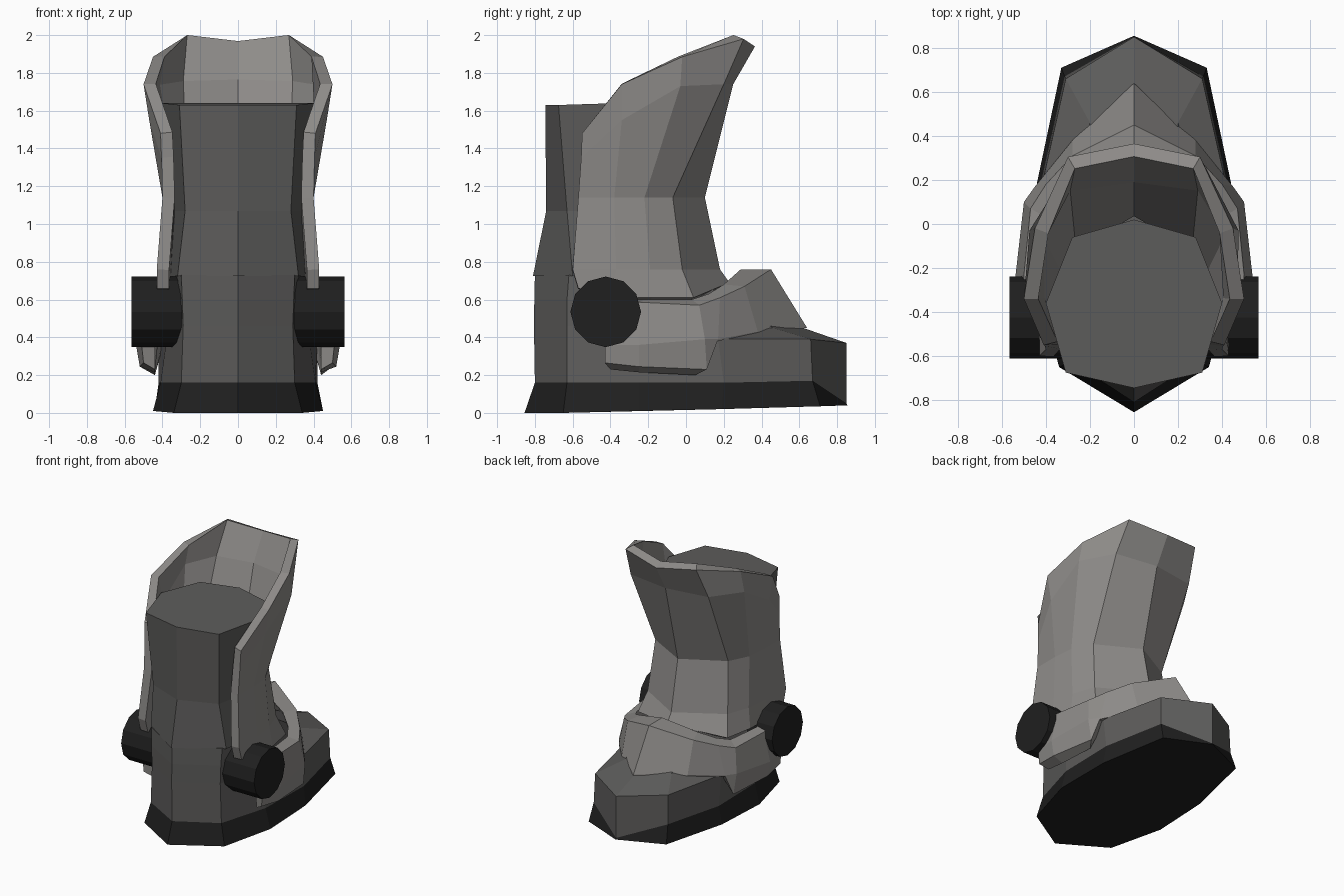
import bpy, bmesh, math
from mathutils import Vector


def material(name, r, g, b):
    m = bpy.data.materials.new(name)
    m.diffuse_color = (r, g, b, 1)
    return m


BLACK = material("black_rubber", 0.014, 0.014, 0.014)
DARK = material("dark_grey", 0.11, 0.108, 0.105)
LIGHT = material("light_grey", 0.27, 0.26, 0.25)


def finish(name, bm, mat):
    me = bpy.data.meshes.new(name)
    bm.to_mesh(me)
    bm.free()
    me.materials.append(mat)
    ob = bpy.data.objects.new(name, me)
    bpy.context.collection.objects.link(ob)
    return ob


def loft(name, rows, mat, wrap=True):
    """Skin half rows mirrored in x. wrap: closed rings with caps; otherwise strips open towards the front."""
    bm = bmesh.new()
    rings = []
    for row in rows:
        if wrap:
            pts = row + [(-x, y, z) for x, y, z in reversed(row[1:-1])]
        else:
            pts = [(-x, y, z) for x, y, z in reversed(row[1:])] + row
        rings.append([bm.verts.new(p) for p in pts])
    n = len(rings[0])
    for a, b in zip(rings, rings[1:]):
        for i in range(n if wrap else n - 1):
            j = (i + 1) % n
            bm.faces.new((a[i], a[j], b[j], b[i]))
    if wrap:
        bm.faces.new(rings[0])
        bm.faces.new(rings[-1])
    bmesh.ops.remove_doubles(bm, verts=bm.verts, dist=0.0005)
    bmesh.ops.recalc_face_normals(bm, faces=bm.faces)
    # An open sheet must face away from the leg's axis
    axis = Vector((0, -0.35, 0))
    if not wrap and sum(f.normal.xy.dot((f.calc_center_median() - axis).xy) * f.calc_area() for f in bm.faces) < 0:
        bmesh.ops.reverse_faces(bm, faces=bm.faces)
    return finish(name, bm, mat)


# Sole, thinning to nothing under the toe tip
sole_top = [(0, -0.80, 0.16), (0.30, -0.63, 0.16), (0.41, -0.25, 0.16),
            (0.42, 0.20, 0.16), (0.315, 0.67, 0.17), (0, 0.85, 0.05)]
sole_bottom = [(0, -0.855, 0.0), (0.34, -0.65, 0.0), (0.45, -0.25, 0.01),
               (0.44, 0.19, 0.02), (0.33, 0.71, 0.035), (0, 0.855, 0.04)]
loft("sole", [sole_bottom, sole_top], BLACK)

# Foot with toe cap, rising to the ankle
foot_side = [(0, -0.805, 0.46), (0.29, -0.63, 0.46), (0.37, -0.28, 0.45),
             (0.42, 0.17, 0.39), (0.31, 0.66, 0.39), (0, 0.85, 0.37)]
foot_upper = [(0, -0.803, 0.60), (0.295, -0.63, 0.60), (0.36, -0.30, 0.58),
              (0.30, 0.06, 0.43), (0.20, 0.46, 0.45), (0, 0.62, 0.45)]
ankle = [(0, -0.80, 0.73), (0.30, -0.62, 0.73), (0.33, -0.38, 0.73),
         (0.29, -0.15, 0.73), (0.16, 0.02, 0.73), (0, 0.07, 0.73)]
loft("foot", [sole_top, foot_side, foot_upper, ankle], DARK)

# Inner shaft
loft("inner_shaft", [
    [(0, -0.81, 0.725), (0.32, -0.60, 0.725), (0.36, -0.36, 0.72), (0.25, -0.10, 0.72), (0, 0.02, 0.72)],
    [(0, -0.74, 1.07), (0.28, -0.63, 1.07), (0.335, -0.36, 1.07), (0.22, -0.14, 1.07), (0, -0.03, 1.07)],
    [(0, -0.745, 1.63), (0.31, -0.675, 1.63), (0.40, -0.36, 1.64), (0.28, -0.06, 1.64), (0, 0.02, 1.64)],
], DARK)

# Outer leg guard, open towards the front
guard = loft("leg_guard", [
    [(0, 0.365, 1.94), (0.30, 0.305, 1.98), (0.45, -0.02, 1.885), (0.50, -0.34, 1.74), (0.41, -0.55, 1.48)],
    [(0, 0.25, 1.74), (0.33, 0.20, 1.74), (0.475, -0.03, 1.73), (0.47, -0.34, 1.55), (0.405, -0.555, 1.35)],
    [(0, 0.10, 1.14), (0.31, -0.07, 1.14), (0.385, -0.22, 1.14), (0.40, -0.38, 1.14), (0.40, -0.57, 1.14)],
    [(0, 0.18, 0.76), (0.34, -0.02, 0.76), (0.40, -0.19, 0.76), (0.42, -0.37, 0.76), (0.43, -0.60, 0.76)],
    [(0, 0.23, 0.69), (0.38, 0.04, 0.61), (0.42, -0.18, 0.61), (0.43, -0.40, 0.61), (0.43, -0.57, 0.66)],
], LIGHT, wrap=False)
shell = guard.modifiers.new("thickness", "SOLIDIFY")
shell.thickness = 0.065
shell.offset = -1

# Instep guard from pivot to pivot: rim, outer face, lower lip and inner face
rim_inner = [(0, 0.29, 0.76), (0.24, 0.20, 0.68), (0.34, 0.12, 0.63), (0.40, 0.03, 0.60),
             (0.43, -0.23, 0.60), (0.43, -0.43, 0.61), (0.43, -0.43, 0.61)]
lip_inner = [(0, 0.56, 0.455), (0.25, 0.30, 0.42), (0.39, 0.14, 0.38), (0.44, 0.05, 0.20),
             (0.44, -0.25, 0.215), (0.44, -0.40, 0.23), (0.44, -0.40, 0.23)]
loft("instep_guard", [
    rim_inner,
    [(0, 0.45, 0.76), (0.28, 0.31, 0.67), (0.40, 0.18, 0.61), (0.47, 0.07, 0.57),
     (0.50, -0.23, 0.585), (0.50, -0.43, 0.60), (0.43, -0.43, 0.61)],
    [(0, 0.635, 0.46), (0.28, 0.38, 0.43), (0.45, 0.17, 0.39), (0.50, 0.10, 0.39),
     (0.54, -0.25, 0.36), (0.51, -0.43, 0.36), (0.44, -0.42, 0.36)],
    [(0, 0.64, 0.45), (0.28, 0.38, 0.42), (0.45, 0.165, 0.38), (0.48, 0.11, 0.23),
     (0.52, -0.25, 0.245), (0.50, -0.43, 0.265), (0.44, -0.40, 0.23)],
    lip_inner,
    rim_inner,
], LIGHT, wrap=False)

# Pivot drums at the ankle
for side, s in (("left", -1), ("right", 1)):
    bpy.ops.mesh.primitive_cylinder_add(vertices=12, radius=0.187, depth=0.29,
                                        location=(s * 0.42, -0.425, 0.535),
                                        rotation=(0, math.radians(90), 0))
    drum = bpy.context.object
    drum.name = side + "_pivot_drum"
    drum.data.materials.append(BLACK)
